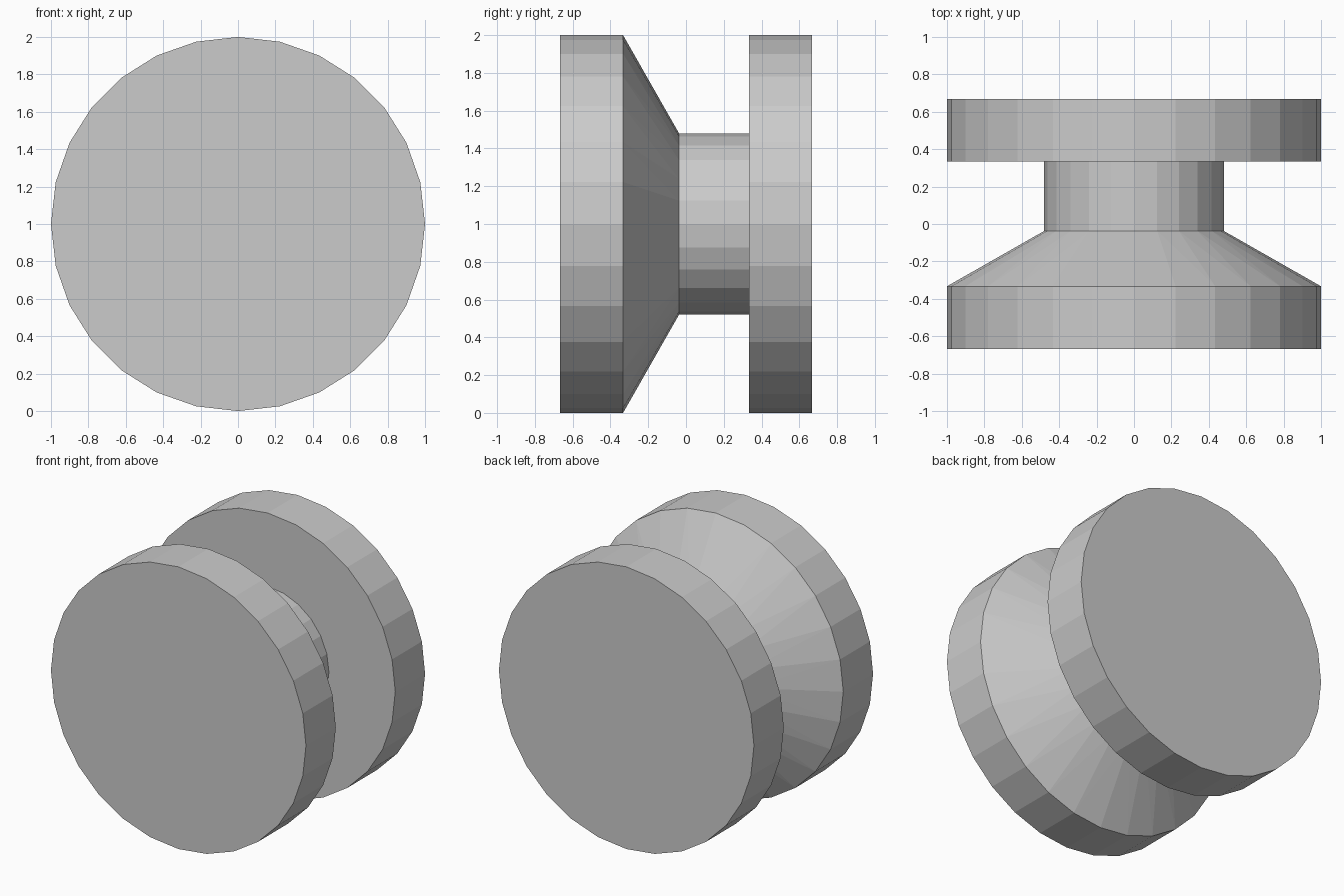
import bpy
import bmesh
from math import sin, cos, tau

cube = bpy.data.objects.get("Cube")
if cube:
    bpy.data.objects.remove(cube)

grey = bpy.data.materials.new("plain grey")
grey.use_nodes = True
colour = (0.6, 0.6, 0.6, 1)
grey.diffuse_color = colour
grey.node_tree.nodes["Principled BSDF"].inputs["Base Color"].default_value = colour

RIM, CORE = (1.0, 28), (0.48, 24)   # radius and number of sides


def ring(bm, size, y):
    radius, sides = size
    angles = [tau * i / sides for i in range(sides)]
    return [bm.verts.new((radius * cos(a), y, 1 + radius * sin(a))) for a in angles]


def finish(bm, name):
    bmesh.ops.recalc_face_normals(bm, faces=bm.faces)
    mesh = bpy.data.meshes.new(name)
    bm.to_mesh(mesh)
    bm.free()
    mesh.materials.append(grey)
    obj = bpy.data.objects.new(name, mesh)
    bpy.context.collection.objects.link(obj)


def flange(name, sections):
    """Convex solid wrapped around a row of rings."""
    bm = bmesh.new()
    for size, y in sections:
        ring(bm, size, y)
    bmesh.ops.convex_hull(bm, input=bm.verts)
    bmesh.ops.dissolve_limit(bm, angle_limit=0.002, verts=bm.verts, edges=bm.edges)
    finish(bm, name)


# Front disc with its conical shoulder, and plain back disc
flange("front_flange", [(RIM, -0.667), (RIM, -0.333), (CORE, -0.037)])
flange("back_flange", [(RIM, 0.333), (RIM, 0.667)])

# Open tube joining the two flanges
bm = bmesh.new()
a, b = ring(bm, CORE, -0.037), ring(bm, CORE, 0.333)
for i in range(len(a)):
    bm.faces.new((a[i - 1], a[i], b[i], b[i - 1]))
finish(bm, "core")
